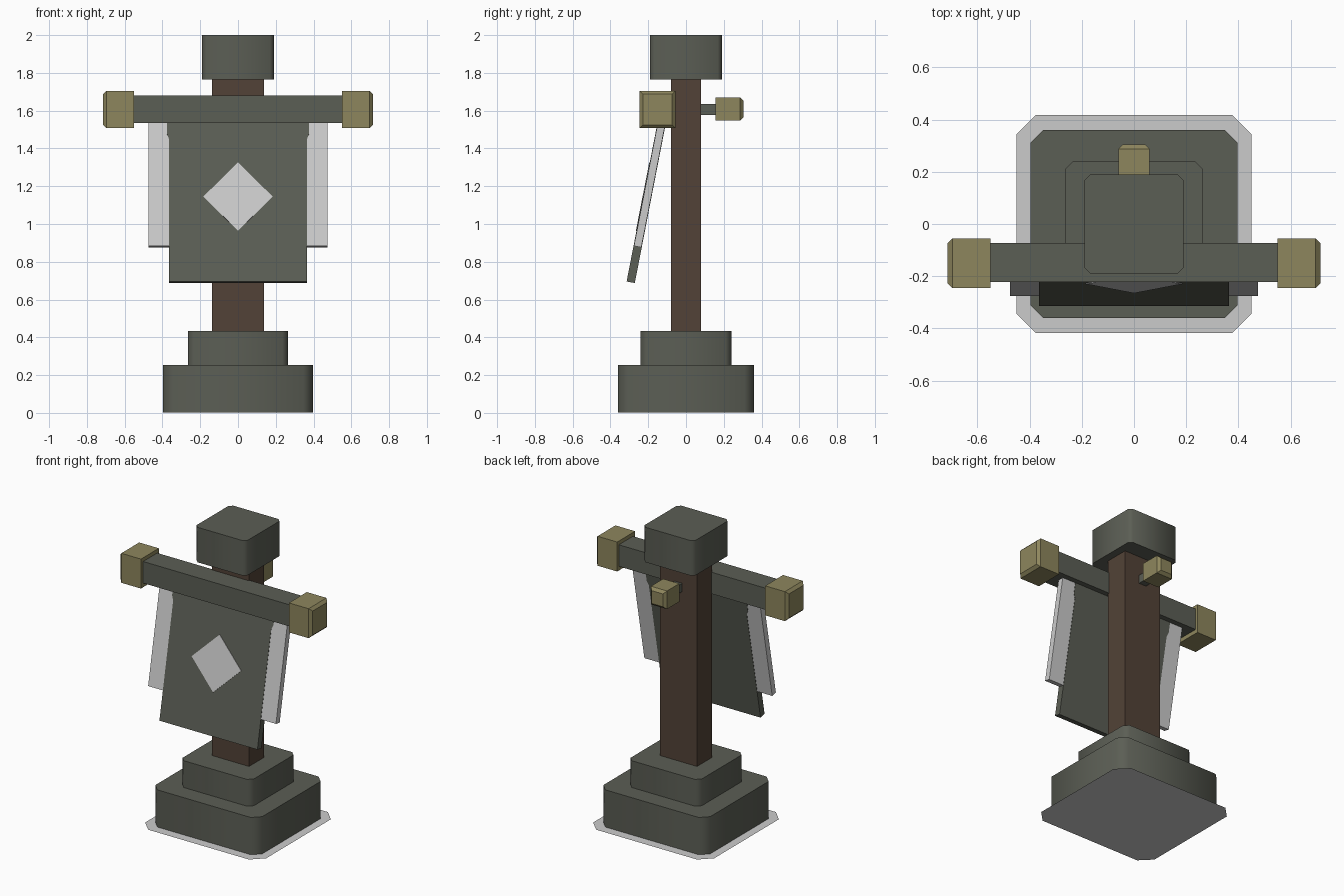
import bpy, bmesh, math
from mathutils import Matrix

if "Cube" in bpy.data.objects:
    bpy.data.objects.remove(bpy.data.objects["Cube"], do_unlink=True)


def material(name, rgb):
    m = bpy.data.materials.new(name)
    m.use_nodes = True
    m.diffuse_color = (*rgb, 1)
    m.node_tree.nodes["Principled BSDF"].inputs["Base Color"].default_value = (*rgb, 1)
    return m


STONE = material("grey green stone", (0.105, 0.112, 0.09))
WOOD = material("dark brown wood", (0.085, 0.055, 0.038))
BRASS = material("dull brass", (0.27, 0.24, 0.11))
PALE = material("pale grey", (0.6, 0.6, 0.6))


def finish(name, bm, mat, smooth=False):
    bmesh.ops.recalc_face_normals(bm, faces=bm.faces)
    mesh = bpy.data.meshes.new(name)
    bm.to_mesh(mesh)
    bm.free()
    mesh.materials.append(mat)
    ob = bpy.data.objects.new(name, mesh)
    bpy.context.collection.objects.link(ob)
    if smooth:
        bpy.context.view_layer.objects.active = ob
        ob.select_set(True)
        bpy.ops.object.shade_smooth_by_angle(angle=math.radians(50))
        ob.select_set(False)
    return ob


def box(name, x, y, z, mat, bevel=0, pick=None, smooth=False):
    """Box between (min, max) pairs; edges chosen by pick are chamfered."""
    bm = bmesh.new()
    bmesh.ops.create_cube(bm, size=1)
    for v in bm.verts:
        v.co = [(a + b) / 2 + c * (b - a) for (a, b), c in zip((x, y, z), v.co)]
    if bevel:
        edges = [e for e in bm.edges if pick(e)]
        bmesh.ops.bevel(bm, geom=edges, offset=bevel, segments=1, affect='EDGES')
    return finish(name, bm, mat, smooth)


def upright(e):
    return abs(e.verts[0].co.z - e.verts[1].co.z) > 0.01


def block(name, hx, hy, z, bevel):
    return box(name, (-hx, hx), (-hy, hy), z, STONE, bevel, upright, True)


# Stone base, post and top block
block("base_block", 0.397, 0.36, (0.003, 0.253), 0.05)
block("base_step", 0.265, 0.24, (0.253, 0.433), 0.03)
box("post", (-0.138, 0.138), (-0.08, 0.08), (0.433, 1.765), WOOD)
block("top_block", 0.19, 0.19, (1.765, 2.0), 0.022)

# Thin ground sheet with cut corners
bm = bmesh.new()
W, D, C = 0.45, 0.418, 0.075
corners = [(W, D - C), (W - C, D), (C - W, D), (-W, D - C),
           (-W, C - D), (C - W, -D), (W - C, -D), (W, C - D)]
bm.faces.new([bm.verts.new((x, y, 0)) for x, y in corners])
finish("ground_sheet", bm, PALE)

# Crossbar with brass ends, chamfered on their outer faces
box("crossbar", (-0.56, 0.56), (-0.222, -0.072), (1.535, 1.68), STONE)
for side, s in (("left", 1), ("right", -1)):
    x = sorted((s * 0.55, s * 0.714))
    box(side + "_bar_end", x, (-0.245, -0.055), (1.507, 1.705), BRASS, 0.018,
        lambda e: all(v.co.x * s > 0.7 for v in e.verts))

# Rear peg and knob
box("rear_peg", (-0.028, 0.028), (0.07, 0.17), (1.578, 1.634), STONE)
box("rear_knob", (-0.06, 0.06), (0.157, 0.305), (1.548, 1.67), BRASS, 0.018,
    lambda e: all(v.co.y > 0.3 for v in e.verts))

# Hanging cloth, drawn flat below its top edge and then tilted forward
TILT = Matrix.Translation((0, -0.12, 1.58)) @ Matrix.Rotation(math.radians(-11), 4, 'X')


def cloth(name, outline, front, back, mat):
    bm = bmesh.new()
    face = bm.faces.new([bm.verts.new((x, front, -d)) for x, d in outline])
    out = bmesh.ops.extrude_face_region(bm, geom=[face])["geom"]
    for v in out:
        if isinstance(v, bmesh.types.BMVert):
            v.co.y = back
    bm.transform(TILT)
    return finish(name, bm, mat)


half = [(0.376, 0), (0.376, 0.11), (0.364, 0.14), (0.364, 0.905)]
cloth("banner", half + [(-x, d) for x, d in reversed(half)], -0.022, 0.022, STONE)
for side, s in (("left", 1), ("right", -1)):
    strip = [(0.355, 0), (0.475, 0), (0.475, 0.713), (0.355, 0.713)]
    cloth(side + "_banner_strip", [(s * x, d) for x, d in strip], -0.02, 0.02, PALE)
R, M = 0.184, 0.448
cloth("banner_diamond", [(R, M), (0, M + R), (-R, M), (0, M - R)], -0.025, -0.02, PALE)
